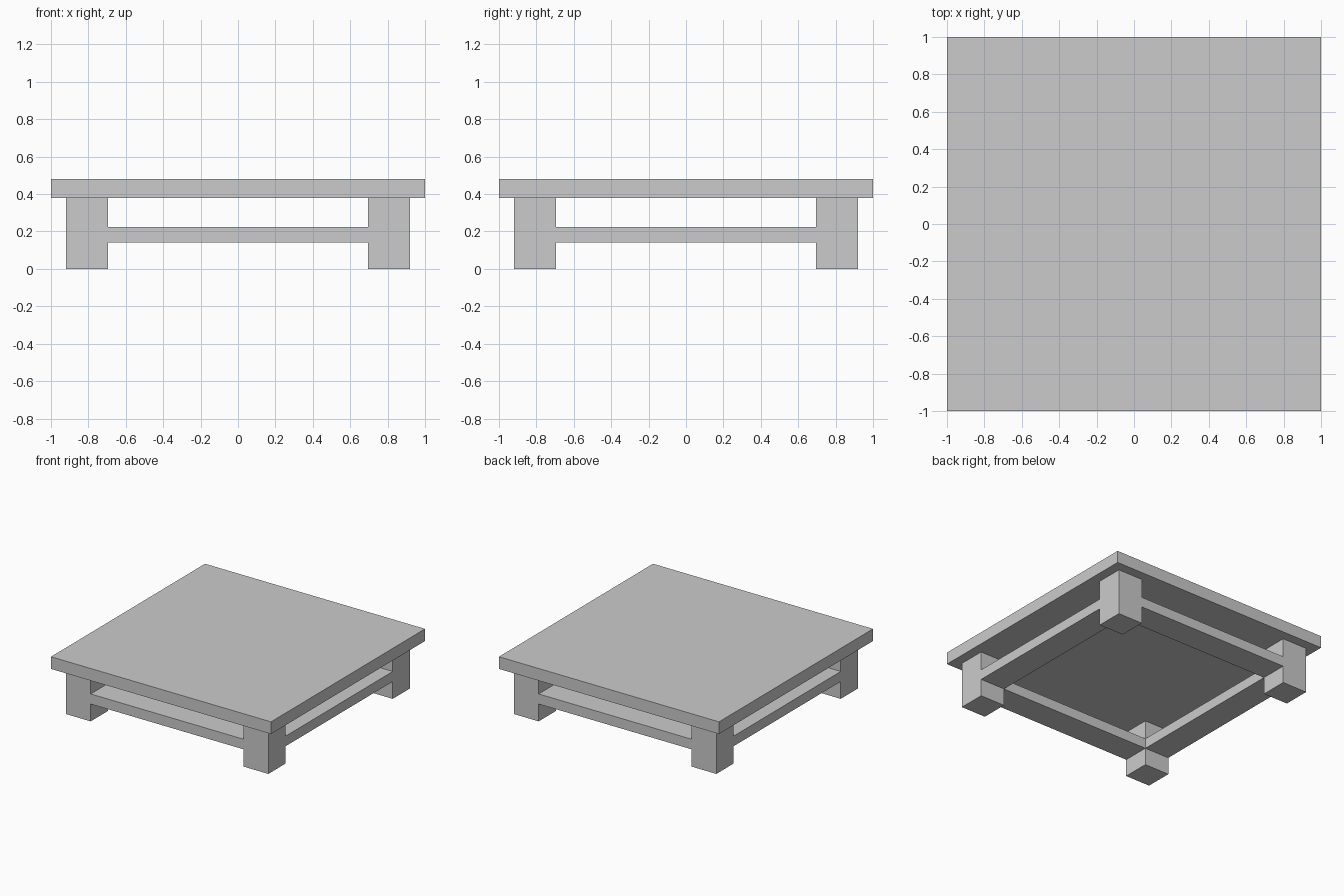
import bpy

if "Cube" in bpy.data.objects:
    bpy.data.objects.remove(bpy.data.objects["Cube"])

OUTER, INNER = 0.92, 0.695          # leg outer and inner faces
TOP_Z, UNDER_Z = 0.48, 0.38         # tabletop faces
RAIL_LOW, RAIL_HIGH = 0.142, 0.225  # rail faces


def box(name, low, high):
    """Axis-aligned box between two corners, scale applied to the mesh."""
    size = [h - l for l, h in zip(low, high)]
    centre = [(h + l) / 2 for l, h in zip(low, high)]
    bpy.ops.mesh.primitive_cube_add(size=1, location=centre)
    obj = bpy.context.object
    obj.name = name
    for v in obj.data.vertices:
        v.co = [c * s for c, s in zip(v.co, size)]
    return obj


# Square slab top
box("tabletop", (-1, -1, UNDER_Z), (1, 1, TOP_Z))

sides_x = {"left": (-OUTER, -INNER), "right": (INNER, OUTER)}
sides_y = {"front": (-OUTER, -INNER), "back": (INNER, OUTER)}

# Four square corner legs
for ny, (y0, y1) in sides_y.items():
    for nx, (x0, x1) in sides_x.items():
        box(f"{ny}_{nx}_leg", (x0, y0, 0), (x1, y1, UNDER_Z))

# Rails as deep as the legs, running between them
for ny, (y0, y1) in sides_y.items():
    box(f"{ny}_rail", (-INNER, y0, RAIL_LOW), (INNER, y1, RAIL_HIGH))
for nx, (x0, x1) in sides_x.items():
    box(f"{nx}_rail", (x0, -INNER, RAIL_LOW), (x1, INNER, RAIL_HIGH))
